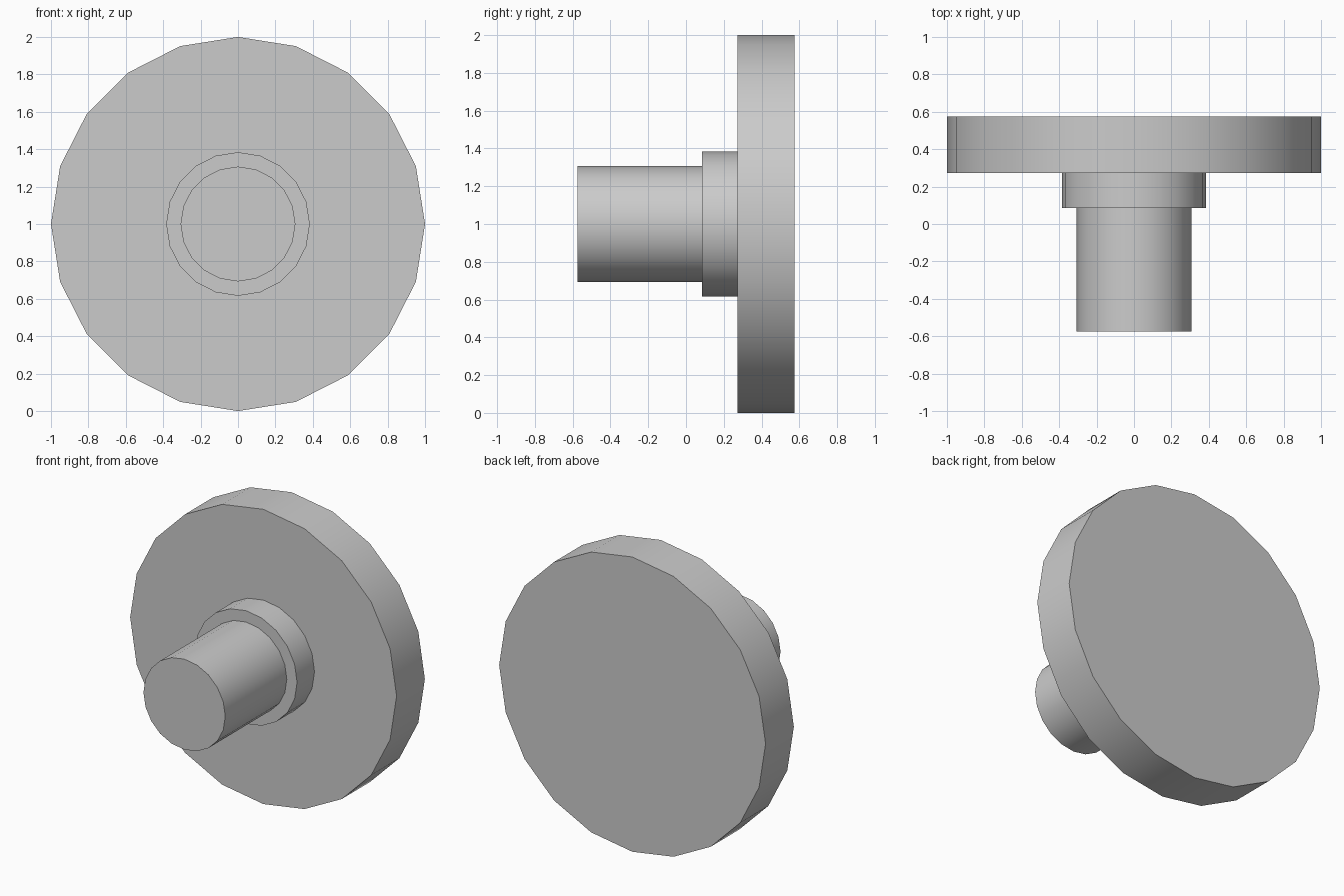
import bpy
import math

cube = bpy.data.objects.get("Cube")
if cube:
    bpy.data.objects.remove(cube, do_unlink=True)

# Single plain grey
grey = bpy.data.materials.new("plain_grey")
grey.use_nodes = True
colour = (0.6, 0.6, 0.6, 1.0)
grey.diffuse_color = colour
grey.node_tree.nodes["Principled BSDF"].inputs["Base Color"].default_value = colour


def turned_part(name, radius, front, back):
    """Twenty-sided cylinder lying along y, with a corner at the top."""
    bpy.ops.mesh.primitive_cylinder_add(
        vertices=20, radius=radius, depth=back - front,
        location=(0, (front + back) / 2, 1), rotation=(math.pi / 2, 0, 0))
    part = bpy.context.object
    part.name = name
    part.data.materials.append(grey)
    bpy.ops.object.shade_smooth_by_angle(angle=math.radians(30))
    return part


# Stem, collar and disc stacked from front to back
turned_part("stem", 0.307, -0.575, 0.085)
turned_part("collar", 0.384, 0.085, 0.272)
turned_part("disc", 1.0, 0.272, 0.575)
